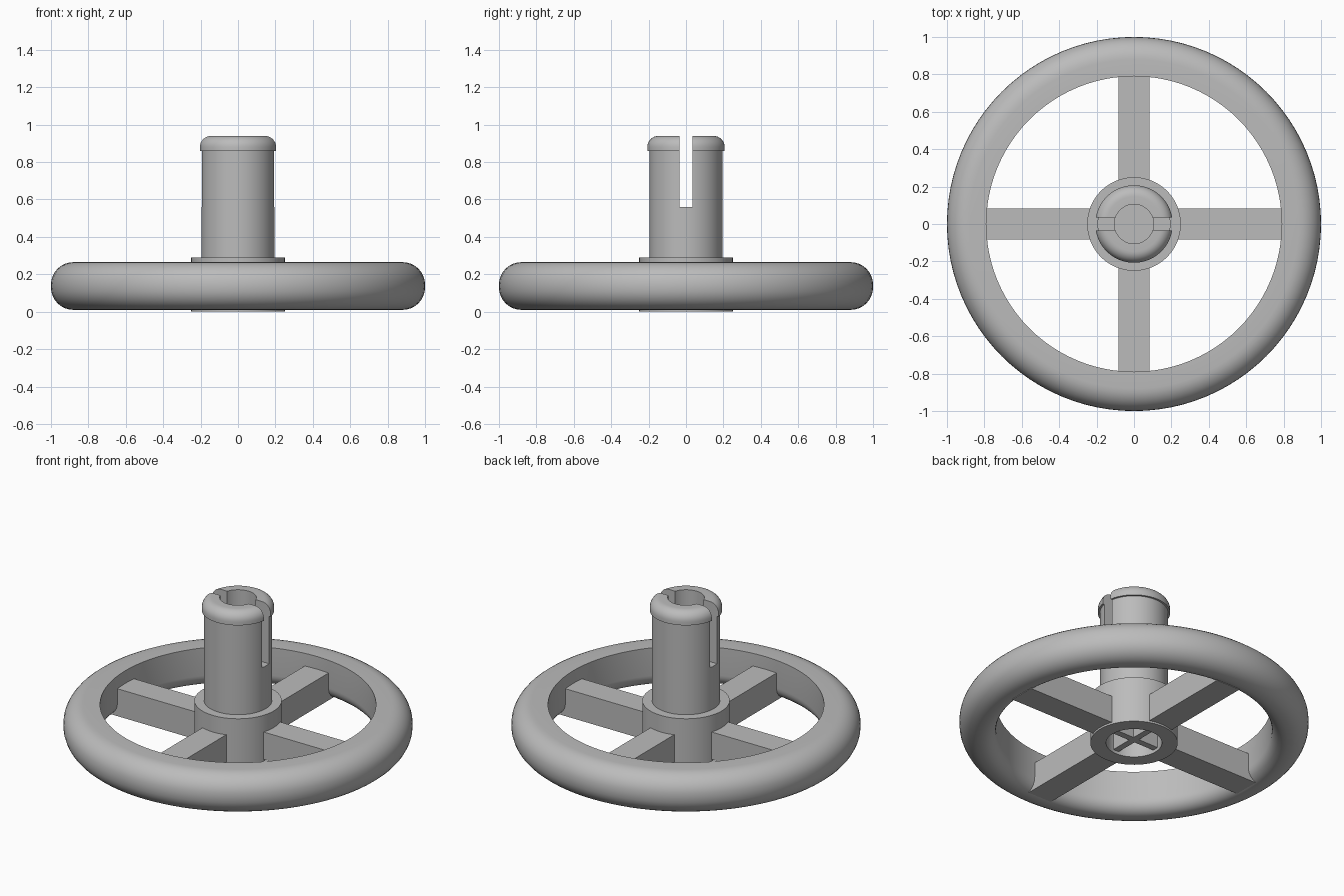
import bpy
import bmesh
import math

if "Cube" in bpy.data.objects:
    bpy.data.objects.remove(bpy.data.objects["Cube"], do_unlink=True)

GREY = (0.5, 0.5, 0.5, 1.0)
mat = bpy.data.materials.new("plain grey")
mat.use_nodes = True
mat.diffuse_color = GREY
mat.node_tree.nodes["Principled BSDF"].inputs["Base Color"].default_value = GREY


def add_object(name, bm):
    bmesh.ops.recalc_face_normals(bm, faces=bm.faces)
    mesh = bpy.data.meshes.new(name)
    bm.to_mesh(mesh)
    bm.free()
    mesh.materials.append(mat)
    obj = bpy.data.objects.new(name, mesh)
    bpy.context.scene.collection.objects.link(obj)
    return obj


def arc(cx, cz, r, start, end, steps=8):
    """Points of a fillet in the (radius, height) plane, angles in degrees."""
    angles = [math.radians(start + (end - start) * i / steps) for i in range(steps + 1)]
    return [(cx + r * math.cos(a), cz + r * math.sin(a)) for a in angles]


def lathe(name, profile, closed, segments=96):
    bm = bmesh.new()
    verts = [bm.verts.new((r, 0, z)) for r, z in profile]
    edges = [bm.edges.new(pair) for pair in zip(verts, verts[1:])]
    if closed:
        edges.append(bm.edges.new((verts[-1], verts[0])))
    bmesh.ops.spin(bm, geom=verts + edges, cent=(0, 0, 0), axis=(0, 0, 1),
                   angle=math.tau, steps=segments)
    bmesh.ops.remove_doubles(bm, verts=bm.verts, dist=0.0001)
    return add_object(name, bm)


def box(name, low, high):
    bm = bmesh.new()
    bmesh.ops.create_cube(bm, size=1)
    for v in bm.verts:
        v.co = [h if c > 0 else l for c, l, h in zip(v.co, low, high)]
    return add_object(name, bm)


def smooth(obj):
    bpy.ops.object.select_all(action="DESELECT")
    obj.select_set(True)
    bpy.context.view_layer.objects.active = obj
    bpy.ops.object.shade_smooth_by_angle(angle=math.radians(30))


# Rim: rounded outside, straight inner wall
rim_profile = [(0.79, 0.265)]
rim_profile += arc(0.87, 0.09, 0.08, 180, 270)
rim_profile += arc(0.88, 0.13, 0.12, -90, 0)
rim_profile += arc(0.88, 0.145, 0.12, 0, 90)
smooth(lathe("rim", rim_profile, True))

# Hub and hollow shaft with a rounded retaining lip
shaft_profile = [(0, 0.16), (0.16, 0.16), (0.16, 0), (0.25, 0), (0.25, 0.29),
                 (0.195, 0.29), (0.195, 0.86), (0.207, 0.86)]
shaft_profile += arc(0.147, 0.88, 0.06, 0, 90)
shaft_profile += [(0.105, 0.94), (0.105, 0.25), (0, 0.25)]
shaft = lathe("hub_and_shaft", shaft_profile, False)

# Slot that splits the top of the shaft
cutter = box("slot_cutter", (-0.4, -0.034, 0.56), (0.4, 0.034, 1.2))
cutter.hide_render = True
cutter.hide_viewport = True
cut = shaft.modifiers.new("slot", "BOOLEAN")
cut.operation = "DIFFERENCE"
cut.solver = "EXACT"
cut.object = cutter
bpy.context.view_layer.objects.active = shaft
bpy.ops.object.modifier_apply(modifier=cut.name)
bpy.data.objects.remove(cutter, do_unlink=True)
smooth(shaft)

# Spokes and the cross ribs in the recess under the hub
for i, side in enumerate(("left", "back", "right", "front")):
    spoke = box(side + "_spoke", (0.2, -0.083, 0.012), (0.84, 0.083, 0.185))
    spoke.rotation_euler.z = i * math.pi / 2
for i in range(2):
    rib = box("hub_rib_" + str(i + 1), (-0.17, -0.02, 0.02), (0.17, 0.02, 0.17))
    rib.rotation_euler.z = i * math.pi / 2
